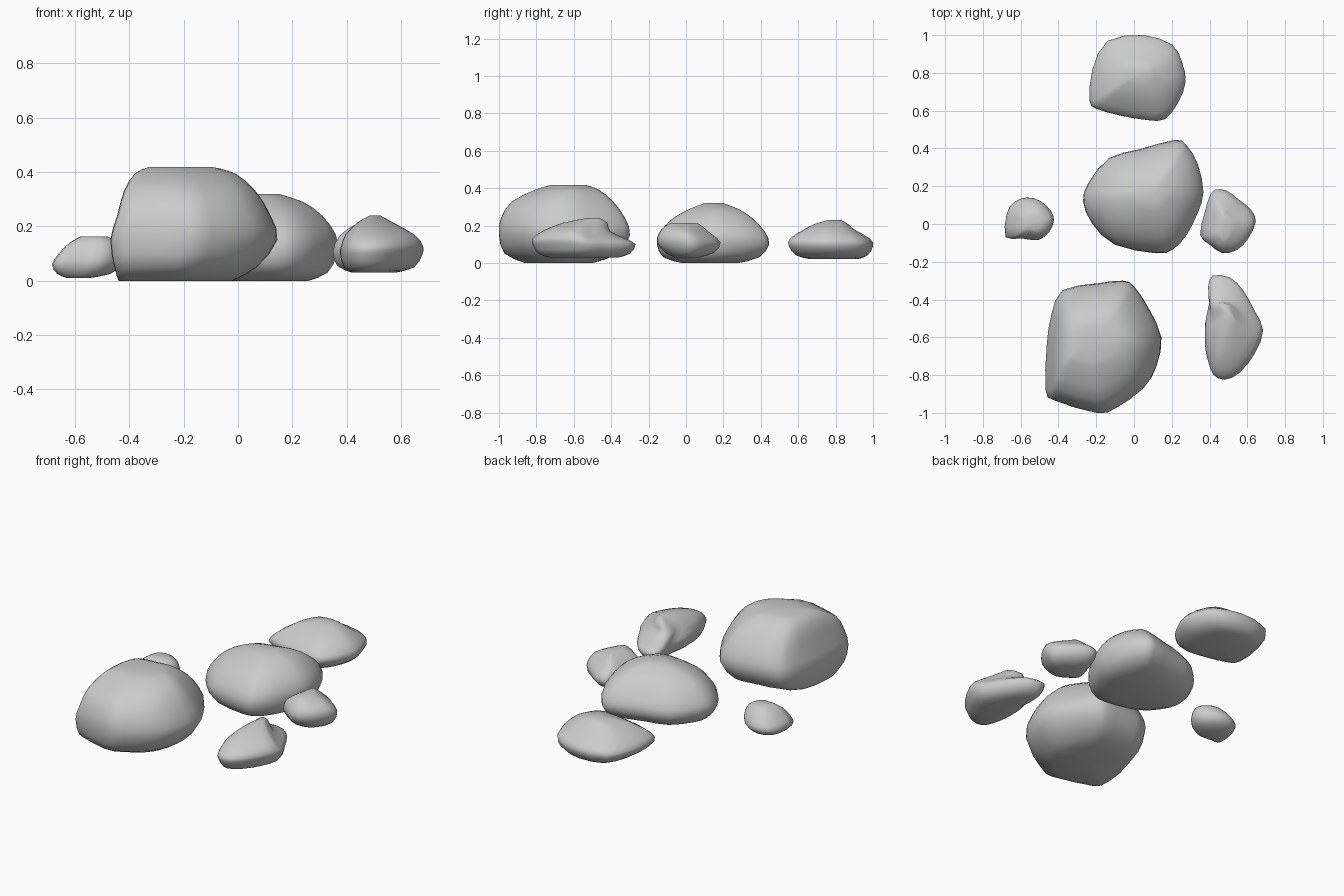
import bpy, bmesh
from mathutils import Vector


def spline(pts, steps, closed):
    """Catmull-Rom resampling of a list of equal-length vectors."""
    n, out = len(pts), []
    pick = (lambda i: pts[i % n]) if closed else (lambda i: pts[min(max(i, 0), n - 1)])
    for i in range(n if closed else n - 1):
        a, b, c, d = (Vector(pick(i + k)) for k in (-1, 0, 1, 2))
        for s in range(steps):
            t = s / steps
            out.append(0.5 * (2 * b + (c - a) * t + (2 * a - 5 * b + 4 * c - d) * t * t
                              + (3 * b - a - 3 * c + d) * t ** 3))
    if not closed:
        out.append(Vector(pts[-1]))
    return out


def stone(name, outline, levels):
    """Loft a plan outline through levels of (z, x0, x1, y0, y1)."""
    ring = spline(outline, 2, True)
    xs, ys = [p.x for p in ring], [p.y for p in ring]
    unit = [((p.x - min(xs)) / (max(xs) - min(xs)), (p.y - min(ys)) / (max(ys) - min(ys)))
            for p in ring]
    # split each level into two vectors, as the spline works per component
    lows = spline([(l[0], l[1], l[3]) for l in levels], 2, False)
    highs = spline([(l[0], l[2], l[4]) for l in levels], 2, False)
    bm = bmesh.new()
    rows = [[bm.verts.new((lo[1] + u * (hi[1] - lo[1]), lo[2] + v * (hi[2] - lo[2]), lo[0]))
             for u, v in unit] for lo, hi in zip(lows, highs)]
    n = len(unit)
    for a, b in zip(rows, rows[1:]):
        for i in range(n):
            j = (i + 1) % n
            bm.faces.new((a[i], a[j], b[j], b[i]))
    for row in (rows[0], rows[-1]):                      # fan caps
        mid = sum((v.co for v in row), Vector()) / n
        c = bm.verts.new(mid)
        for i in range(n):
            bm.faces.new((row[i], row[(i + 1) % n], c))
    bmesh.ops.recalc_face_normals(bm, faces=bm.faces)
    for f in bm.faces:
        f.smooth = True
    me = bpy.data.meshes.new(name)
    bm.to_mesh(me)
    bm.free()
    bpy.context.collection.objects.link(bpy.data.objects.new(name, me))


# large front boulder
stone("large_boulder",
      [(-.47, -.88), (-.42, -.935), (-.20, -1), (-.10, -.975), (.05, -.87), (.12, -.75),
       (.145, -.6), (.08, -.45), (0, -.33), (-.06, -.30), (-.2, -.315), (-.38, -.35),
       (-.44, -.48), (-.465, -.65)],
      [(0, -.44, -.02, -.86, -.50), (.05, -.455, .07, -.97, -.36), (.15, -.47, .145, -1, -.30),
       (.24, -.445, .12, -.99, -.325), (.33, -.42, .065, -.93, -.39),
       (.395, -.38, -.01, -.80, -.47), (.418, -.33, -.09, -.72, -.54)])

# middle boulder
stone("middle_boulder",
      [(-.27, .12), (-.24, .22), (-.13, .35), (.03, .395), (.22, .445), (.28, .42), (.34, .32),
       (.37, .17), (.34, .06), (.28, -.06), (.21, -.135), (.12, -.155), (-.1, -.11),
       (-.22, 0)],
      [(0, -.14, .26, -.02, .28), (.03, -.22, .33, -.12, .39), (.10, -.27, .365, -.155, .445),
       (.17, -.245, .36, -.135, .42), (.24, -.18, .31, -.07, .355),
       (.29, -.09, .24, .02, .28), (.32, .02, .15, .10, .20)])

# back stone
stone("back_stone",
      [(-.235, .66), (-.22, .82), (-.14, .97), (.05, 1), (.2, .95), (.25, .86), (.27, .76),
       (.23, .65), (.16, .565), (.07, .56), (-.08, .585), (-.2, .62)],
      [(.022, -.1, .13, .66, .92), (.04, -.18, .22, .59, .97), (.09, -.235, .27, .55, 1),
       (.13, -.22, .265, .555, .985), (.18, -.15, .21, .63, .90),
       (.21, -.09, .15, .69, .865), (.23, -.01, .09, .76, .83)])

# small left stone
stone("left_pebble",
      [(-.685, -.07), (-.68, .05), (-.64, .115), (-.57, .14), (-.5, .125), (-.44, .07),
       (-.425, .02), (-.45, -.04), (-.51, -.085), (-.6, -.075)],
      [(.01, -.63, -.55, -.04, .06), (.025, -.665, -.47, -.065, .11),
       (.06, -.685, -.43, -.085, .14), (.10, -.66, -.425, -.08, .125),
       (.14, -.62, -.44, -.06, .09), (.163, -.58, -.48, -.03, .05)])

# right stone
stone("right_pebble",
      [(.35, -.05), (.375, .07), (.40, .15), (.43, .185), (.49, .18), (.56, .13), (.62, .08),
       (.645, .02), (.61, -.06), (.55, -.125), (.47, -.145), (.4, -.1)],
      [(.03, .42, .57, -.06, .07), (.055, .365, .62, -.11, .15), (.11, .35, .645, -.155, .185),
       (.16, .37, .625, -.145, .13), (.195, .41, .56, -.115, .09),
       (.215, .45, .51, -.08, .06)])

# long front right stone
stone("long_stone",
      [(.38, -.65), (.395, -.72), (.42, -.79), (.48, -.82), (.56, -.78), (.64, -.67),
       (.68, -.55), (.64, -.46), (.58, -.35), (.51, -.28), (.42, -.27), (.395, -.33),
       (.40, -.42), (.38, -.52)],
      [(.03, .42, .58, -.73, -.36), (.05, .39, .65, -.79, -.30), (.10, .375, .68, -.82, -.27),
       (.13, .38, .68, -.82, -.32), (.17, .395, .65, -.77, -.405),
       (.215, .44, .57, -.66, -.42), (.24, .485, .525, -.53, -.46)])
